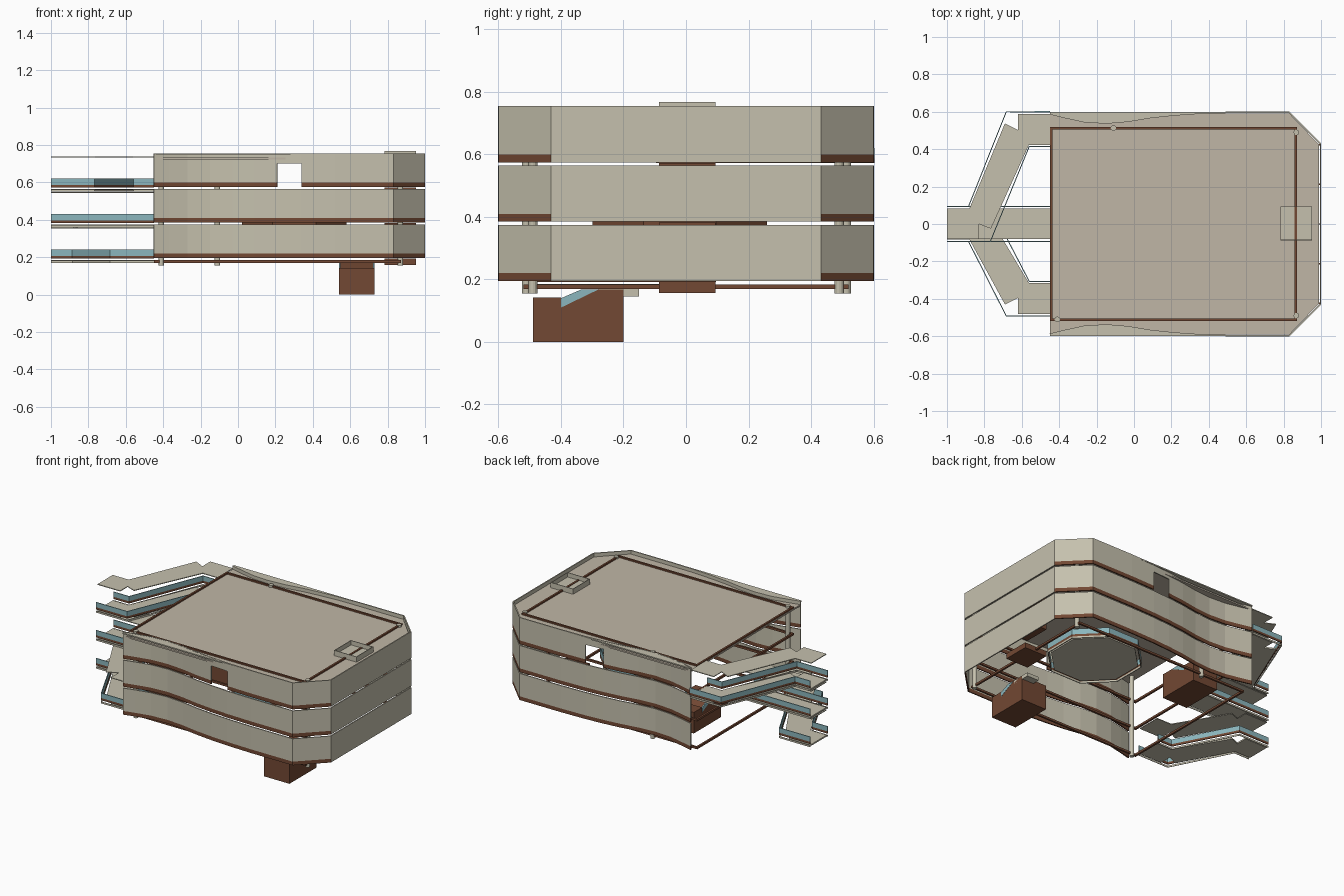
import bpy, bmesh, math
from mathutils import Vector

cube = bpy.data.objects.get("Cube")
if cube:
    bpy.data.objects.remove(cube, do_unlink=True)


def material(name, rgb):
    m = bpy.data.materials.new(name)
    m.use_nodes = True
    m.diffuse_color = (*rgb, 1)
    m.node_tree.nodes["Principled BSDF"].inputs["Base Color"].default_value = (*rgb, 1)
    return m


stone = material("warm_stone", (0.56, 0.53, 0.42))
roofing = material("roof_stone", (0.53, 0.47, 0.38))
brown = material("brown_metal", (0.17, 0.065, 0.033))
glass = material("blue_glass", (0.26, 0.47, 0.51))


def finish(name, bm, mats, thickness=0):
    bmesh.ops.recalc_face_normals(bm, faces=bm.faces)
    me = bpy.data.meshes.new(name)
    bm.to_mesh(me)
    bm.free()
    for m in mats:
        me.materials.append(m)
    ob = bpy.data.objects.new(name, me)
    bpy.context.collection.objects.link(ob)
    if thickness:
        mod = ob.modifiers.new("thickness", "SOLIDIFY")
        mod.thickness = thickness
        mod.offset = 0
    return ob


def prism(name, pts, start, end, mat, axis="z"):
    """Outline in xy extruded along z, or outline in yz extruded along x."""
    bm = bmesh.new()
    place = (lambda p: (p[0], p[1], start)) if axis == "z" else (lambda p: (start, p[0], p[1]))
    face = bm.faces.new([bm.verts.new(place(p)) for p in pts])
    ext = bmesh.ops.extrude_face_region(bm, geom=[face])
    shift = Vector((0, 0, end - start)) if axis == "z" else Vector((end - start, 0, 0))
    bmesh.ops.translate(bm, vec=shift, verts=[v for v in ext["geom"] if isinstance(v, bmesh.types.BMVert)])
    return finish(name, bm, [mat])


def box(name, x0, x1, y0, y1, z0, z1, mat):
    return prism(name, [(x0, y0), (x1, y0), (x1, y1), (x0, y1)], z0, z1, mat)


def ribbon(name, pts, zs, mats, thickness, rule=None, closed=False):
    """Upright strip along a path; rule picks the material index, None leaves a hole."""
    bm = bmesh.new()
    rows = [[bm.verts.new((x, y, z)) for x, y in pts] for z in zs]
    count = len(pts) if closed else len(pts) - 1
    for r in range(len(zs) - 1):
        for i in range(count):
            j = (i + 1) % len(pts)
            mid = (rows[r][i].co + rows[r + 1][j].co) / 2
            idx = rule(r, mid) if rule else r
            if idx is not None:
                f = bm.faces.new((rows[r][i], rows[r][j], rows[r + 1][j], rows[r + 1][i]))
                f.material_index = idx
    return finish(name, bm, mats, thickness)


# Facade plan: gently waved sides, chamfered corners, open at the far end
side = [(-.45, .59), (-.37, .57), (-.27, .548), (-.15, .54), (-.03, .55), (.09, .57),
        (.21, .583), (.34, .592), (.52, .597), (.83, .597), (.997, .43)]
plan = side + [(x, -y) for x, y in reversed(side)]
levels = [0.17, 0.36, 0.55]


def facade_rule(row, mid):
    if row < 2 and mid.z > .57 and .21 < mid.x < .34:
        return None
    return 1 if row == 0 and mid.x < .99 else 0


for n, z in enumerate(levels, 1):
    b = z + .025
    ribbon(f"facade_level_{n}", plan, [b, b + .025, b + .125, b + .18], [stone, brown], .008, facade_rule)

# Roof slab and the flat eaves over the waved walls
outline = [(-.45, .59), (.83, .59), (.99, .425), (.99, -.425), (.83, -.59), (-.45, -.59)]
prism("roof", outline, .722, .732, roofing)
for s, label in ((1, "back"), (-1, "front")):
    eave = [(x, s * y) for x, y in side[:9]] + [(.52, s * .6), (-.45, s * .6)]
    prism(f"{label}_eave", eave, .746, .754, stone)


# Perimeter beams at every level and on the roof
def ring_beam(name, z):
    x0, x1, y, w = -.448, .872, .513, .013
    for i, s in enumerate((-1, 1)):
        box(f"{name}_side_{i}", x0, x1, s * y - w / 2, s * y + w / 2, z, z + .014, brown)
    for i, x in enumerate((x0, x1 - w)):
        box(f"{name}_end_{i}", x, x + w, -y, y, z, z + .014, brown)


for n, z in enumerate(levels + [.728], 1):
    ring_beam(f"beam_{n}", z)

# Columns
for n, (x, y) in enumerate([(-.41, -.51), (-.11, .513), (.868, .49), (.868, -.49)], 1):
    circle = [(x + .015 * math.cos(a * math.pi / 6), y + .015 * math.sin(a * math.pi / 6)) for a in range(12)]
    prism(f"column_{n}", circle, .155, .746, stone)


# Open square trays near the chamfered end
def tray(name, z, mat):
    x0, x1, y0, y1 = .785, .95, -.085, .092
    box(name + "_base", x0, x1, y0, y1, z, z + .006, mat)
    ribbon(name + "_rim", [(x0, y0), (x1, y0), (x1, y1), (x0, y1)], [z, z + .036], [mat], .006, closed=True)


for n, z in enumerate(levels, 1):
    tray(f"tray_{n}", z - .013, brown)
tray("roof_tray", .732, stone)

# Small fixings on the end wall
for n in range(5):
    y = (n - 2) * .212
    box(f"wall_fixing_{n}", .99, 1.0, y - .004, y + .004, .715, .721, brown)


# Bridges: railings and floor plates
def railing(name, pts, z):
    ribbon(name, pts, [z + .022, z + .037, z + .07], [brown, glass], .006)
    ribbon(name + "_skirt", pts, [z, z + .012], [stone], .004)


def bent_paths(s, end):
    """s is the side of the bend, end is the outer edge where the bridge meets the building."""
    k = s * .093
    outer = [(-1, k), (-.885, k), (-.683, s * end), (-.45, s * end)]
    inner = [(-1, -k), (-.768, -k), (-.56, s * (end - .185)), (-.45, s * (end - .185))]
    e = end - .012
    floor = [(-1, .083), (-.88, .083), (-.69, e - .05), (-.62, e - .085), (-.62, e), (-.45, e),
             (-.45, e - .165), (-.562, e - .165), (-.765, -.025), (-.83, 0), (-.83, -.08), (-1, -.08)]
    return outer, inner, [(x, s * y) for x, y in floor]


def bridge(name, outer, inner, floor, z):
    prism(name + "_floor", floor, z + .005, z + .015, stone)
    prism(name + "_canopy", floor, z + .183, z + .188, stone)
    railing(name + "_outer_rail", outer, z)
    railing(name + "_inner_rail", inner, z)


bridge("lower_bridge", *bent_paths(-1, .492), levels[0])
bridge("middle_bridge", [(-1, .093), (-.45, .093)], [(-1, -.093), (-.45, -.093)],
       [(-1, -.08), (-.45, -.08), (-.45, .083), (-1, .083)], levels[1])
bridge("upper_bridge", *bent_paths(1, .6), levels[2])


# Octagonal inner deck with its railing
def octagon(r):
    return [(.3 + r * math.cos((i + .5) * math.pi / 4), -.02 + r * math.sin((i + .5) * math.pi / 4)) for i in range(8)]


prism("inner_deck", octagon(.28), levels[1] + .005, levels[1] + .015, stone)
ribbon("inner_deck_rail", octagon(.3), [.36, .372, .387, .425], [stone, brown, glass], .006, closed=True)


# Stair housings with sloping glass balustrades
def stair(name, x, y, z, s):
    flip = lambda pts: [(y + s * a, z + b) for a, b in pts]
    body = [(-.145, 0), (.145, 0), (.145, .168), (.065, .168), (-.055, .11), (-.055, .143), (-.145, .143)]
    slope = [(-.055, .11), (.065, .168), (.01, .168), (-.055, .14)]
    prism(name, flip(body), x - .095, x + .095, brown, "x")
    for label, sx in (("left", 1), ("right", -1)):
        edge = x + sx * .092
        prism(f"{name}_{label}_glass", flip(slope), edge - .004, edge + .004, glass, "x")


stair("entrance_stair", .635, -.345, 0, 1)
stair("inner_stair", -.24, .25, .2, -1)
box("entrance_landing", .64, .73, -.28, -.15, .146, .17, stone)
